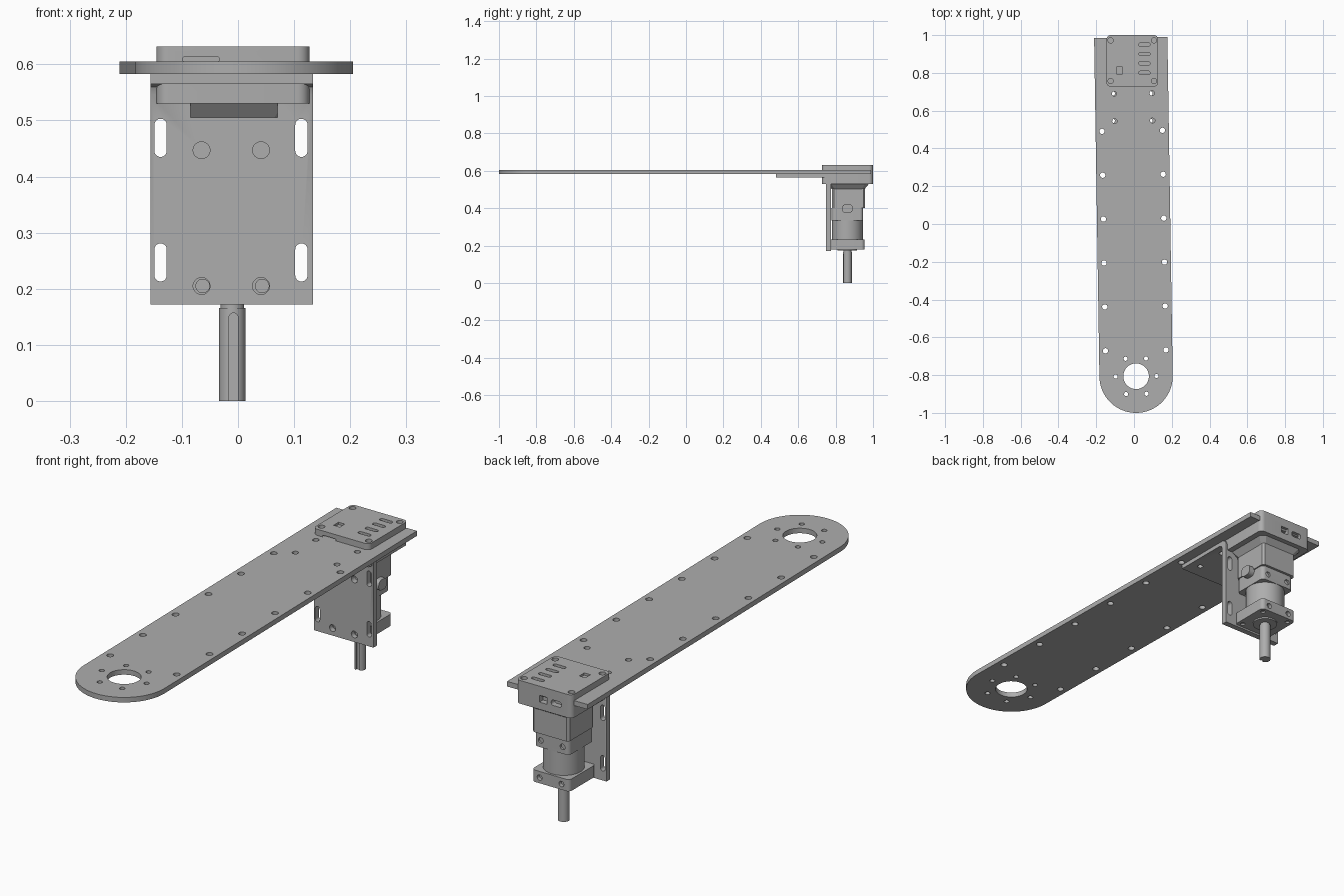
import bpy, bmesh, math
from mathutils import Matrix

if "Cube" in bpy.data.objects:
    bpy.data.objects.remove(bpy.data.objects["Cube"])

grey = bpy.data.materials.new("plain grey")
grey.use_nodes = True
grey.diffuse_color = (0.42, 0.42, 0.42, 1)
grey.node_tree.nodes["Principled BSDF"].inputs["Base Color"].default_value = grey.diffuse_color

CX, CY = -0.01, 0.863      # motor axis
AXES = {"x": lambda u, v, t: (t, u, v),
        "y": lambda u, v, t: (u, t, v),
        "z": lambda u, v, t: (u, v, t)}


def rounded(u, v, w, h, r, n=8):
    """Rounded rectangle outline about (u, v)."""
    pts = []
    for k, (sx, sy) in enumerate([(1, 1), (-1, 1), (-1, -1), (1, -1)]):
        for i in range(n + 1):
            a = math.pi / 2 * (k + i / n)
            p = (u + sx * (w / 2 - r) + r * math.cos(a),
                 v + sy * (h / 2 - r) + r * math.sin(a))
            if not pts or min(math.dist(p, pts[0]), math.dist(p, pts[-1])) > 1e-5:
                pts.append(p)
    return pts


def circle(u, v, r):
    return rounded(u, v, 2 * r, 2 * r, r)


def rect(u0, u1, v0, v1):
    return [(u0, v0), (u1, v0), (u1, v1), (u0, v1)]


def make(name, prisms):
    """Object made from (axis, outline, low, high) prisms."""
    bm = bmesh.new()
    for axis, pts, lo, hi in prisms:
        ends = [[bm.verts.new(AXES[axis](u, v, t)) for u, v in pts] for t in (lo, hi)]
        bm.faces.new(ends[0])
        bm.faces.new(ends[1])
        for i in range(len(pts)):
            j = (i + 1) % len(pts)
            bm.faces.new((ends[0][i], ends[0][j], ends[1][j], ends[1][i]))
    bmesh.ops.recalc_face_normals(bm, faces=bm.faces[:])
    mesh = bpy.data.meshes.new(name)
    bm.to_mesh(mesh)
    bm.free()
    mesh.materials.append(grey)
    obj = bpy.data.objects.new(name, mesh)
    bpy.context.collection.objects.link(obj)
    return obj


def part(name, prism, cuts=()):
    """Prism with cuts taken out, smooth on its round walls."""
    obj = make(name, [prism])
    bpy.ops.object.select_all(action="DESELECT")
    obj.select_set(True)
    bpy.context.view_layer.objects.active = obj
    if cuts:
        cutter = make(name + "_cutter", cuts)
        cutter.hide_render = True
        mod = obj.modifiers.new("cuts", "BOOLEAN")
        mod.operation, mod.solver, mod.object = "DIFFERENCE", "EXACT", cutter
        bpy.ops.object.modifier_apply(modifier=mod.name)
        bpy.data.objects.remove(cutter)
    bpy.ops.object.shade_smooth_by_angle(angle=math.radians(30))
    return obj


# Long arm plate with a round end, built about its hub and then turned slightly
R = 0.194
outline = [(R * math.cos(a), R * math.sin(a))
           for a in (math.pi + math.pi * i / 40 for i in range(41))]
outline += [(R, 1.793), (-R, 1.793)]
holes = [circle(0, 0, 0.068)]
holes += [circle(0.108 * math.cos(k * math.pi / 3), 0.108 * math.sin(k * math.pi / 3), 0.011)
          for k in range(6)]
holes += [circle(s * 0.16, 0.137 + 0.2325 * k, 0.014) for s in (-1, 1) for k in range(6)]
holes += [circle(s * 0.1 + 0.008, y, 0.013) for s in (-1, 1) for y in (1.352, 1.497)]
arm = part("arm_plate", ("z", outline, 0.583, 0.605),
           [("z", h, 0.55, 0.65) for h in holes])
arm.data.transform(Matrix.Translation((0.011, -0.806, 0)) @ Matrix.Rotation(0.0157, 4, "Z"))

# Bent bracket: flange under the arm and upright in front of the motor
profile = [(0.48, 0.565), (0.73, 0.565), (0.743, 0.56), (0.749, 0.547), (0.749, 0.172),
           (0.775, 0.172), (0.775, 0.56), (0.768, 0.576), (0.753, 0.583), (0.48, 0.583)]
cuts = [("y", rounded(x, z, 0.022, 0.068, 0.011), 0.7, 0.8)
        for x in (-0.138, 0.113) for z in (0.247, 0.469)]
cuts += [("y", circle(x, z, 0.015), 0.7, 0.8) for x in (-0.065, 0.041) for z in (0.205, 0.447)]
cuts += [("z", circle(x, y, 0.012), 0.5, 0.6) for x in (-0.113, 0.087) for y in (0.546, 0.691)]
cuts += [("y", rect(-0.085, 0.07, 0.505, 0.54), 0.7, 0.8)]
part("mounting_bracket", ("x", profile, -0.156, 0.134), cuts)

# Control box through the end of the arm, with screw holes, ports and plain slots
BX = -0.009
cuts = [("z", circle(BX + s * 0.115, y, 0.014), 0.615, 0.65)
        for s in (-1, 1) for y in (0.757, 0.972)]
cuts += [("z", rounded(0.055, y, 0.06, 0.018, 0.009), 0.612, 0.65)
         for y in (0.8, 0.85, 0.9, 0.95)]
cuts += [("z", rect(-0.092, -0.062, 0.795, 0.83), 0.622, 0.65),
         ("y", rect(-0.025, 0.012, 0.562, 0.592), 0.975, 1.05),
         ("y", rounded(-0.07, 0.577, 0.05, 0.024, 0.01), 0.975, 1.05),
         ("y", rounded(-0.066, 0.609, 0.065, 0.008, 0.003), 0.7, 0.75)]
part("control_box", ("z", rounded(BX, 0.8635, 0.273, 0.273, 0.022), 0.53, 0.632), cuts)

# Tapered collar between box and motor
collar = part("motor_collar", ("z", rounded(0, 0, 0.225, 0.225, 0.02, 1), 0.503, 0.532))
for v in collar.data.vertices:
    if v.co.z < 0.52:
        v.co.x *= 0.79
        v.co.y *= 0.79
collar.data.transform(Matrix.Translation((CX, CY + 0.004, 0)))

# Motor body and side connector
part("motor_body", ("z", rounded(CX, CY + 0.006, 0.178, 0.178, 0.01, 1), 0.4, 0.505))
part("cable_connector", ("x", rounded(CY, 0.398, 0.058, 0.046, 0.02), 0.06, 0.1))

# Gearbox: two square flanges around a round barrel
for name, size, lo, hi in (("upper_gear_flange", 0.168, 0.335, 0.402),
                           ("lower_gear_flange", 0.184, 0.18, 0.232)):
    mid = 0.205 if lo < 0.2 else 0.365
    cuts = [("y", circle(CX + s * 0.053, mid, 0.012), CY + t * 0.075, CY + t * 0.12)
            for s in (-1, 1) for t in (-1, 1)]
    if lo < 0.2:
        cuts += [("z", circle(CX + s * 0.068, CY + t * 0.068, 0.01), 0.15, 0.188)
                 for s in (-1, 1) for t in (-1, 1)]
    part(name, ("z", rounded(CX, CY, size, size, 0.018), lo, hi), cuts)
part("gear_barrel", ("z", circle(CX, CY, 0.083), 0.225, 0.34))
part("shaft_boss", ("z", circle(CX, CY, 0.052), 0.173, 0.185))

# Output shaft with keyway
part("shaft_neck", ("z", circle(CX, CY, 0.021), 0.16, 0.18))
part("output_shaft", ("z", circle(CX, CY, 0.0235), 0, 0.166),
     [("y", rounded(CX + 0.002, 0.07, 0.016, 0.174, 0.008), 0.82, 0.848)])
